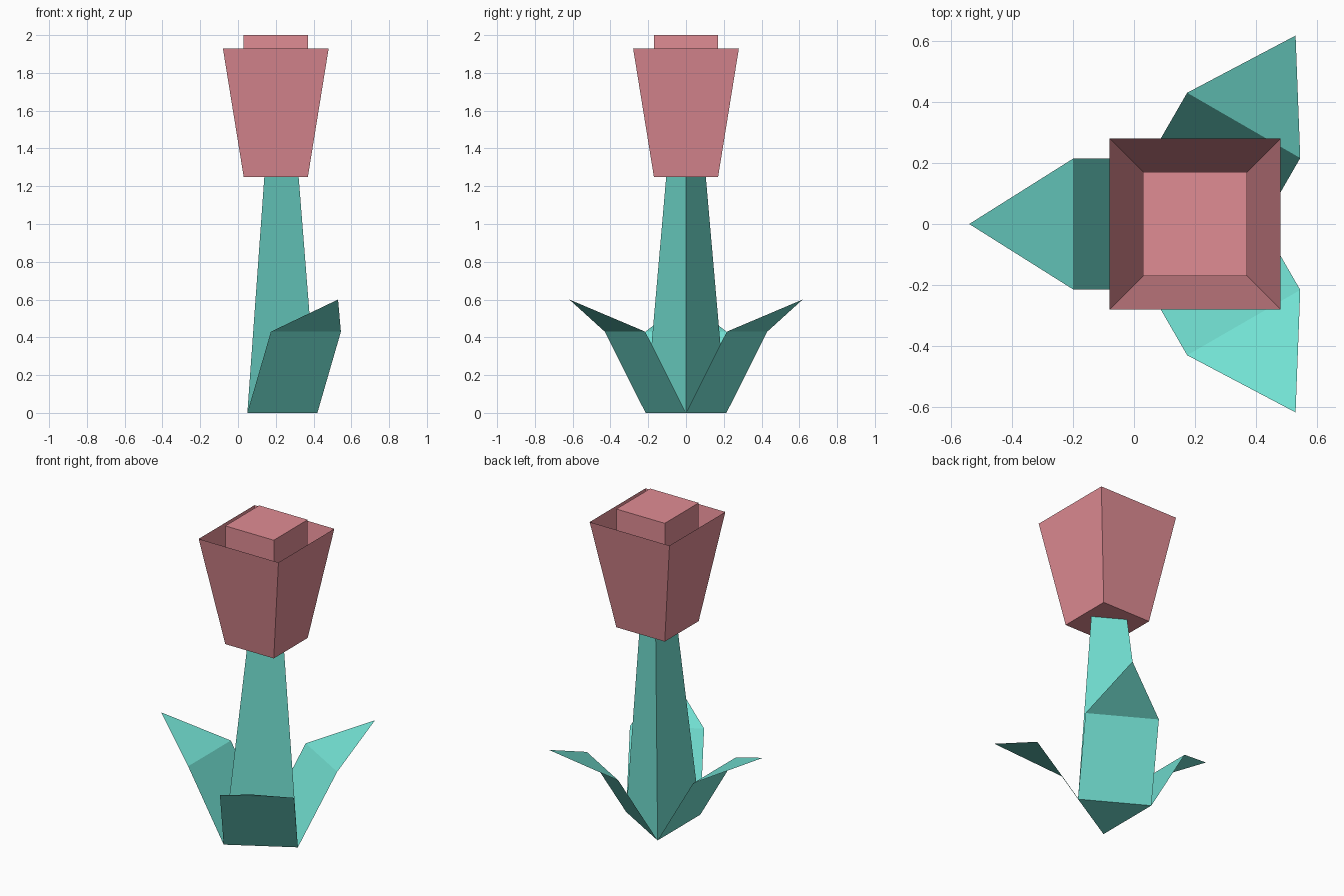
import bpy, math
from mathutils import Matrix, Vector

if "Cube" in bpy.data.objects:
    bpy.data.objects.remove(bpy.data.objects["Cube"])


def material(name, rgb):
    m = bpy.data.materials.new(name)
    m.diffuse_color = (*rgb, 1.0)
    m.use_nodes = True
    m.node_tree.nodes["Principled BSDF"].inputs["Base Color"].default_value = m.diffuse_color
    return m


teal = material("teal_green", (0.168, 0.745, 0.645))
pink = material("soft_pink", (0.745, 0.262, 0.296))


def build(name, verts, faces, mat):
    mesh = bpy.data.meshes.new(name)
    mesh.from_pydata([tuple(v) for v in verts], [], faces)
    mesh.materials.append(mat)
    mesh.update()
    ob = bpy.data.objects.new(name, mesh)
    bpy.context.collection.objects.link(ob)
    return ob


def ring(cx, radius, z, sides, start):
    """Corners of a regular polygon around (cx, 0) at height z."""
    return [Vector((cx + radius * math.cos(start + i * math.tau / sides),
                    radius * math.sin(start + i * math.tau / sides), z))
            for i in range(sides)]


def walls(n):
    return [(i, (i + 1) % n, n + (i + 1) % n, n + i) for i in range(n)]


BASE_X, HEAD_X = 0.173, 0.2
SQ = math.sqrt(2)

# Stem: tapering three-sided column, leaning slightly under the flower head
build("stem",
      ring(BASE_X, 0.247, 0, 3, 0) + ring(HEAD_X, 0.121, 1.25, 3, 0),
      walls(3) + [(2, 1, 0), (3, 4, 5)], teal)

# Leaves: folded single sheets growing from each bottom edge of the stem
leaf = [(0.1235, -0.214, 0), (0.1235, 0.214, 0),
        (0.373, 0.214, 0.43), (0.373, -0.214, 0.43), (0.713, 0, 0.6)]
for i, angle in enumerate((60, 180, 300)):
    turn = Matrix.Translation((BASE_X, 0, 0)) @ Matrix.Rotation(math.radians(angle), 4, 'Z')
    build(f"leaf_{i + 1}", [turn @ Vector(v) for v in leaf],
          [(3, 2, 1, 0), (4, 2, 3)], teal)

# Inner bud: closed square block
build("inner_bud",
      ring(HEAD_X, 0.17 * SQ, 1.25, 4, math.pi / 4) + ring(HEAD_X, 0.17 * SQ, 2.0, 4, math.pi / 4),
      walls(4) + [(3, 2, 1, 0), (4, 5, 6, 7)], pink)

# Outer petals: four flaring sheets, open at the top
build("outer_petals",
      ring(HEAD_X, 0.17 * SQ, 1.25, 4, math.pi / 4) + ring(HEAD_X, 0.28 * SQ, 1.93, 4, math.pi / 4),
      walls(4), pink)
